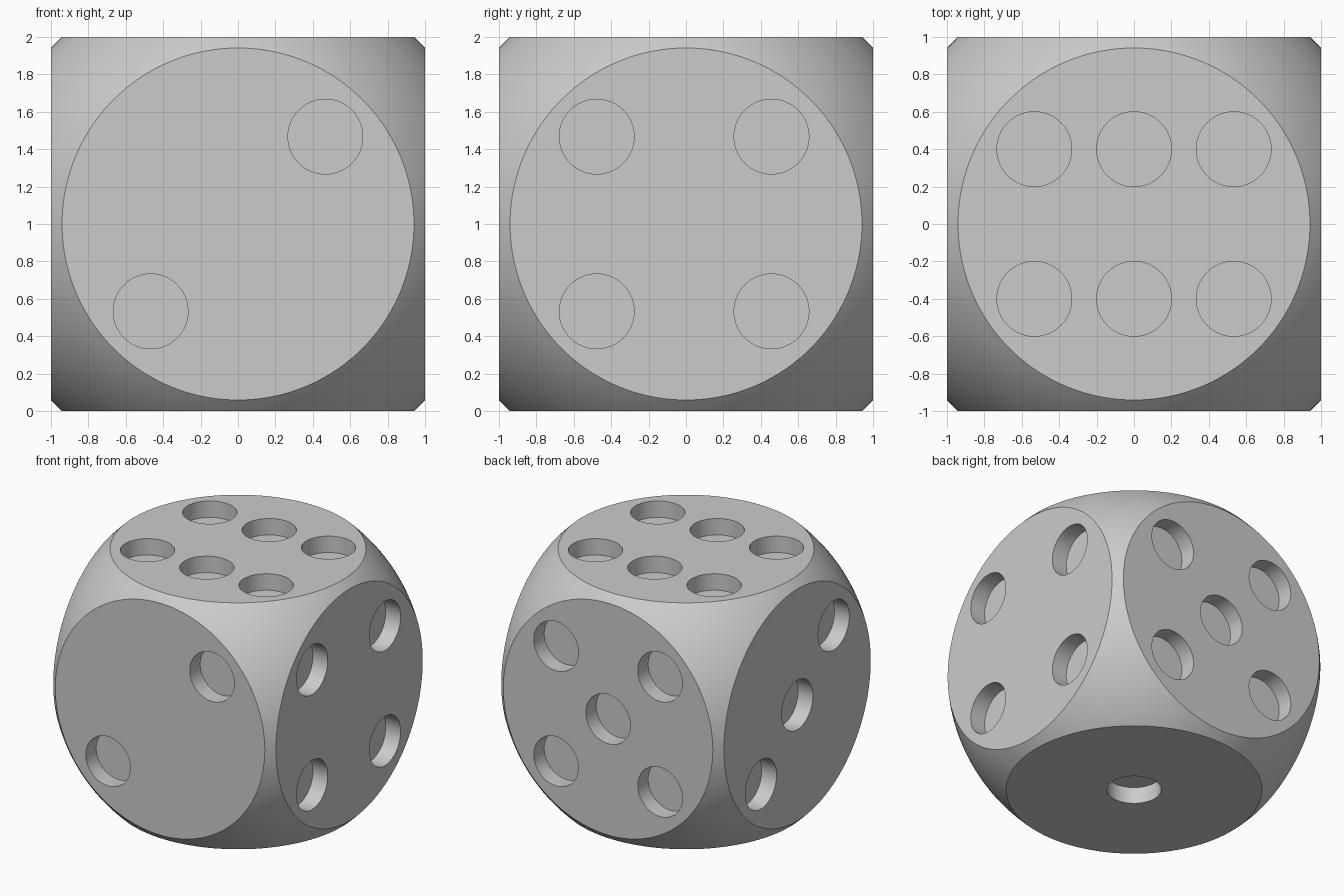
import bpy
import bmesh
from mathutils import Matrix, Vector

cube = bpy.data.objects.get("Cube")
if cube:
    bpy.data.objects.remove(cube, do_unlink=True)

BALL_RADIUS = 1.3733
PIP_RADIUS = 0.2
PIP_DEPTH = 0.1333
CENTRE = Vector((0, 0, 1))
D = 0.467

grey = bpy.data.materials.new("light_grey")
grey.use_nodes = True
colour = (0.6, 0.6, 0.6, 1)
grey.diffuse_color = colour
grey.node_tree.nodes["Principled BSDF"].inputs["Base Color"].default_value = colour


def mesh_object(name, bm):
    bmesh.ops.recalc_face_normals(bm, faces=bm.faces)
    mesh = bpy.data.meshes.new(name)
    bm.to_mesh(mesh)
    bm.free()
    mesh.materials.append(grey)
    obj = bpy.data.objects.new(name, mesh)
    bpy.context.collection.objects.link(obj)
    return obj


def apply_boolean(target, cutter, operation):
    cutter.hide_render = True
    mod = target.modifiers.new(operation.title(), "BOOLEAN")
    mod.operation = operation
    mod.solver = "EXACT"
    mod.object = cutter
    bpy.context.view_layer.objects.active = target
    bpy.ops.object.modifier_apply(modifier=mod.name)
    bpy.data.objects.remove(cutter, do_unlink=True)


# Body: a ball trimmed by a cube, leaving six round flats
bm = bmesh.new()
bmesh.ops.create_uvsphere(bm, u_segments=160, v_segments=80, radius=BALL_RADIUS,
                          matrix=Matrix.Translation(CENTRE))
die = mesh_object("die_body", bm)

bm = bmesh.new()
bmesh.ops.create_cube(bm, size=2, matrix=Matrix.Translation(CENTRE))
apply_boolean(die, mesh_object("cube_trimmer", bm), "INTERSECT")

# Pips: face normal, the face's own across and up axes, and pip positions
corners = [(u, v) for u in (-D, D) for v in (-D, D)]
faces = [
    ((0, -1, 0), (1, 0, 0), (0, 0, 1), [(-D, -D), (D, D)]),
    ((1, 0, 0), (0, 1, 0), (0, 0, 1), [(u - 0.01, v) for u, v in corners]),
    ((0, 0, 1), (1, 0, 0), (0, 1, 0),
     [(u, v) for u in (-0.533, 0, 0.533) for v in (-0.4, 0.4)]),
    ((0, 1, 0), (-1, 0, 0), (0, 0, 1), corners + [(0, 0)]),
    ((-1, 0, 0), (0, -1, 0), (0, 0, 1), [(-D, -D), (0, 0), (D, D)]),
    ((0, 0, -1), (1, 0, 0), (0, -1, 0), [(0, 0)]),
]

bm = bmesh.new()
for normal, across, up, spots in faces:
    n, a, b = Vector(normal), Vector(across), Vector(up)
    turn = Matrix((a, b, n)).transposed().to_4x4()
    for u, v in spots:
        place = Matrix.Translation(CENTRE + n + a * u + b * v) @ turn
        bmesh.ops.create_cone(bm, cap_ends=True, segments=64, radius1=PIP_RADIUS,
                              radius2=PIP_RADIUS, depth=2 * PIP_DEPTH, matrix=place)
apply_boolean(die, mesh_object("pip_cutters", bm), "DIFFERENCE")

# Smooth the round surfaces and keep the rims crisp
bpy.ops.object.select_all(action="DESELECT")
die.select_set(True)
bpy.context.view_layer.objects.active = die
bpy.ops.object.shade_smooth_by_angle(angle=0.5)
